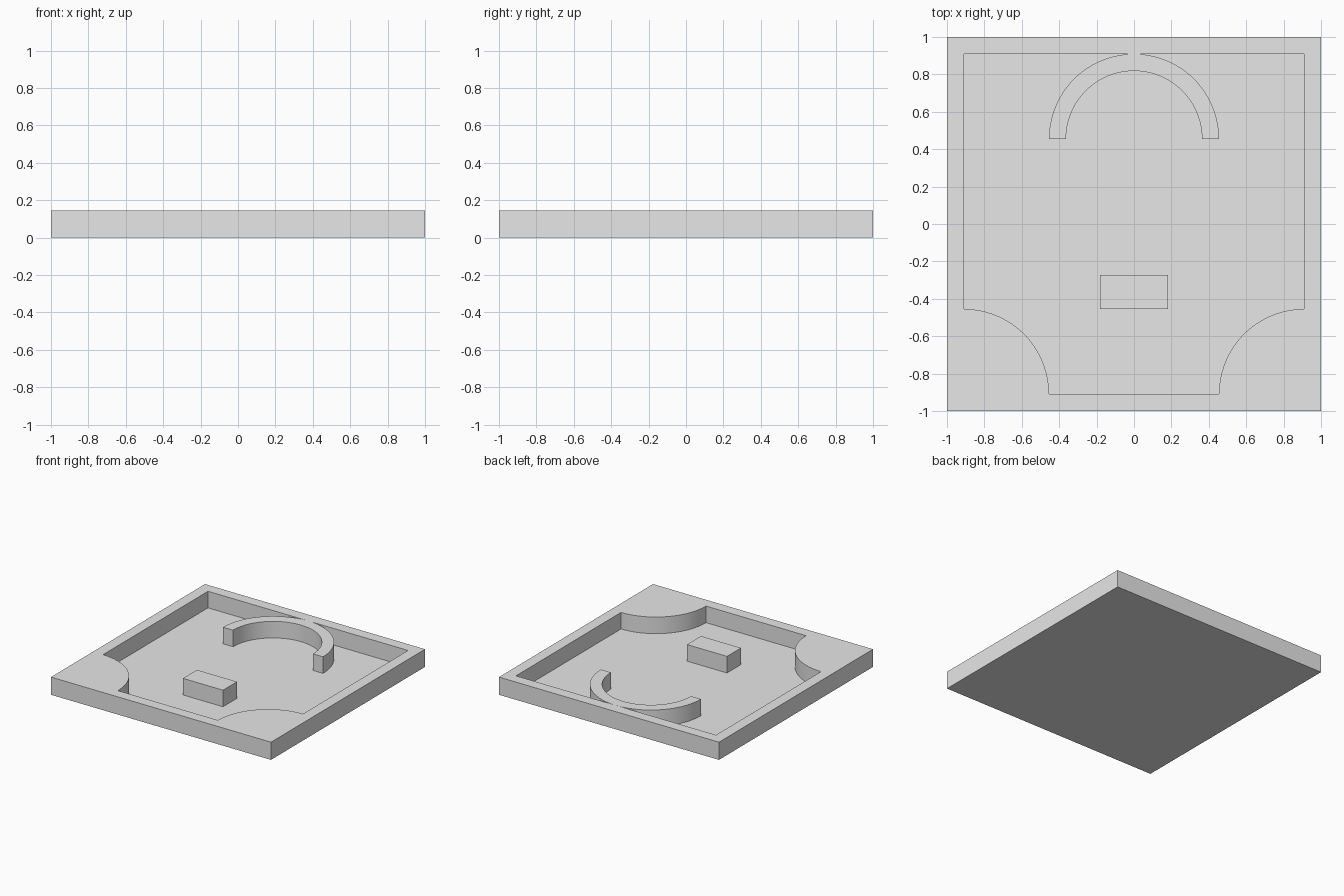
import bpy, bmesh
from math import cos, sin, pi

cube = bpy.data.objects.get("Cube")
if cube:
    bpy.data.objects.remove(cube, do_unlink=True)

U = 1 / 11           # design unit: the tray is 22 units wide
TOP = 1.6 * U        # height of rim, arch and block
FLOOR = 0.1 * U      # thickness of the floor
WALL = 10 * U        # inner face of the rim
R = 5 * U            # radius of the corners and the arch

grey = bpy.data.materials.new("light_grey")
grey.use_nodes = True
grey.diffuse_color = (0.8, 0.8, 0.8, 1)
grey.node_tree.nodes["Principled BSDF"].inputs["Base Color"].default_value = (0.8, 0.8, 0.8, 1)


def arc(cx, cy, r, start, end, n):
    angles = [start + (end - start) * i / n for i in range(n + 1)]
    return [(cx + r * cos(a), cy + r * sin(a)) for a in angles]


def loop_edges(bm, points, z):
    verts = [bm.verts.new((x, y, z)) for x, y in points]
    return [bm.edges.new((v, verts[i - 1])) for i, v in enumerate(verts)]


def drop(bm, edges, depth):
    """Pull a loop of edges straight down and close it with a face."""
    geom = bmesh.ops.extrude_edge_only(bm, edges=edges)["geom"]
    verts = [g for g in geom if isinstance(g, bmesh.types.BMVert)]
    bmesh.ops.translate(bm, verts=verts, vec=(0, 0, -depth))
    bottom = [g for g in geom if isinstance(g, bmesh.types.BMEdge)
              and all(v in verts for v in g.verts)]
    bmesh.ops.triangle_fill(bm, edges=bottom, use_beauty=True)


def finish(bm, name):
    bmesh.ops.recalc_face_normals(bm, faces=bm.faces)
    mesh = bpy.data.meshes.new(name)
    bm.to_mesh(mesh)
    bm.free()
    mesh.materials.append(grey)
    obj = bpy.data.objects.new(name, mesh)
    bpy.context.collection.objects.link(obj)
    bpy.ops.object.select_all(action='DESELECT')
    obj.select_set(True)
    bpy.context.view_layer.objects.active = obj
    bpy.ops.object.shade_smooth_by_angle(angle=pi / 6)


def prism(name, points):
    bm = bmesh.new()
    edges = loop_edges(bm, points, TOP)
    bmesh.ops.triangle_fill(bm, edges=edges, use_beauty=True)
    drop(bm, edges, TOP - FLOOR)
    finish(bm, name)


# Tray: square body with a pocket that has two scooped front corners
pocket = ([(WALL, WALL), (-WALL, WALL)]
          + arc(-WALL, -WALL, R, pi / 2, 0, 24)
          + arc(WALL, -WALL, R, pi, pi / 2, 24))
bm = bmesh.new()
outer = loop_edges(bm, [(1, 1), (-1, 1), (-1, -1), (1, -1)], TOP)
inner = loop_edges(bm, pocket, TOP)
bmesh.ops.triangle_fill(bm, edges=outer + inner, use_beauty=True)
drop(bm, outer, TOP)
drop(bm, inner, TOP - FLOOR)
finish(bm, "tray")

# Half-ring wall touching the back rim
prism("arch_wall", arc(0, R, R, 0, pi, 48) + arc(0, R, 4 * U, pi, 0, 48))

# Small block near the front
prism("block", [(2 * U, -3 * U), (-2 * U, -3 * U), (-2 * U, -5 * U), (2 * U, -5 * U)])
